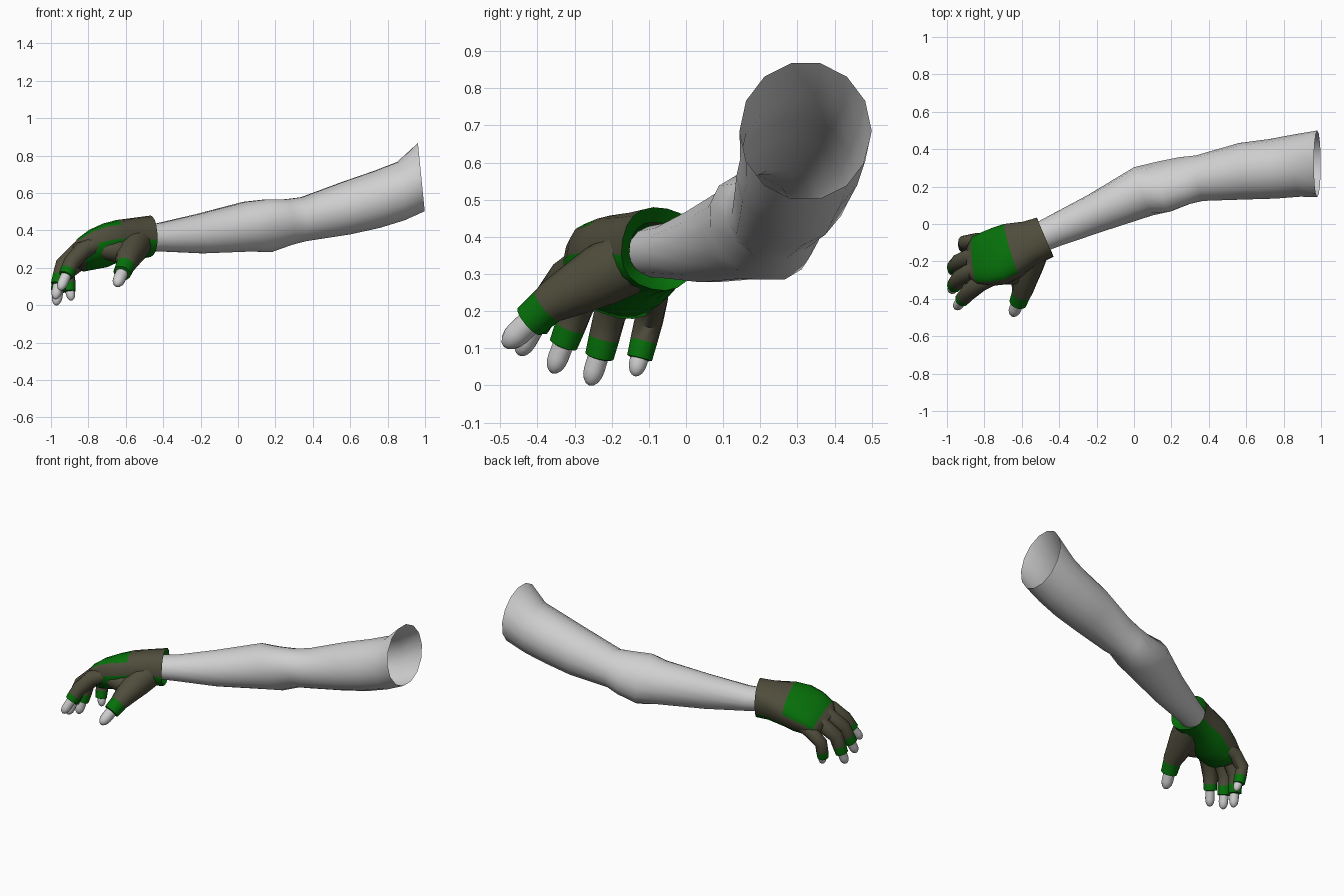
import bpy, bmesh, math
from mathutils import Vector as V, Matrix

if "Cube" in bpy.data.objects:
    bpy.data.objects.remove(bpy.data.objects["Cube"])


def material(name, rgb):
    m = bpy.data.materials.new(name)
    m.diffuse_color = (*rgb, 1)
    m.use_nodes = True
    m.node_tree.nodes["Principled BSDF"].inputs["Base Color"].default_value = m.diffuse_color
    return m


SKIN = material("pale_grey_skin", (0.63, 0.63, 0.63))
DARK = material("dark_olive_fabric", (0.08, 0.075, 0.045))
GREEN = material("green_fabric", (0.002, 0.165, 0.003))


def loft(name, rings, mats, sides=14, power=1.0, rule=None, caps=(False, False), low=None):
    """Skin rings of (centre, side vector, up vector); rule(segment, sine) picks the material.
    low holds a factor per ring that deepens its lower half."""
    bm = bmesh.new()
    loops = []
    for i, (c, s, u) in enumerate(rings):
        loop = []
        for j in range(sides):
            a = 2 * math.pi * j / sides
            ca, sa = math.cos(a), math.sin(a)
            x = math.copysign(abs(ca) ** power, ca)
            y = math.copysign(abs(sa) ** power, sa)
            if low and y < 0:
                y *= low[i]
            loop.append(bm.verts.new(c + s * x + u * y))
        loops.append(loop)
    for i in range(len(loops) - 1):
        for j in range(sides):
            k = (j + 1) % sides
            f = bm.faces.new((loops[i][j], loops[i][k], loops[i + 1][k], loops[i + 1][j]))
            if rule:
                f.material_index = rule(i, math.sin(2 * math.pi * (j + 0.5) / sides))
    for flag, loop in zip(caps, (loops[0], loops[-1])):
        if flag:
            bm.faces.new(loop)
    bmesh.ops.recalc_face_normals(bm, faces=bm.faces)
    me = bpy.data.meshes.new(name)
    bm.to_mesh(me)
    bm.free()
    for m in mats:
        me.materials.append(m)
    ob = bpy.data.objects.new(name, me)
    bpy.context.collection.objects.link(ob)
    bpy.ops.object.select_all(action='DESELECT')
    ob.select_set(True)
    bpy.context.view_layer.objects.active = ob
    bpy.ops.object.shade_smooth_by_angle(angle=math.radians(50))
    return ob


def tangent(pts, i):
    return (pts[min(i + 1, len(pts) - 1)] - pts[max(i - 1, 0)]).normalized()


def round_rings(pts, radii, hint):
    """Circular rings square to the path, with the side vector kept near the hint."""
    out = []
    for i, (p, r) in enumerate(zip(pts, radii)):
        t = tangent(pts, i)
        s = (hint - t * hint.dot(t)).normalized()
        out.append((p, s * r, t.cross(s) * r))
    return out


# Bare arm: open tube from the shoulder to inside the glove (x, y, z, half width, half height)
ARM = [(0.98, 0.322, 0.685, 0.178, 0.187), (0.87, 0.312, 0.61, 0.167, 0.16),
       (0.74, 0.295, 0.565, 0.16, 0.155), (0.58, 0.282, 0.52, 0.152, 0.145),
       (0.35, 0.245, 0.46, 0.123, 0.12), (0.27, 0.232, 0.445, 0.128, 0.125),
       (0.16, 0.20, 0.425, 0.138, 0.144), (0.05, 0.175, 0.42, 0.138, 0.136),
       (-0.20, 0.06, 0.383, 0.106, 0.108), (-0.42, -0.035, 0.363, 0.086, 0.077),
       (-0.53, -0.085, 0.36, 0.078, 0.07)]
pts = [V(a[:3]) for a in ARM]
rings = []
for i, a in enumerate(ARM):
    side = V((0, 0, 1)).cross(tangent(pts, i)).normalized() if i else V((0, -1, 0))
    lean = -0.25 if i in (5, 6) else 0      # elbow points backwards
    rings.append((pts[i], side * a[3], V((-0.1, lean, 1)) * a[4]))
loft("arm", rings, [SKIN], sides=14)

# Glove palm, rolled so the little-finger side hangs lower: inner cuff, back patch, palm patch
HAND = [(-0.51, -0.08, 0.365, 0.08, 0.073), (-0.475, -0.07, 0.37, 0.112, 0.108),
        (-0.55, -0.10, 0.365, 0.12, 0.10), (-0.65, -0.14, 0.355, 0.15, 0.092),
        (-0.72, -0.168, 0.34, 0.158, 0.082), (-0.79, -0.185, 0.318, 0.15, 0.068),
        (-0.85, -0.195, 0.287, 0.135, 0.052), (-0.885, -0.20, 0.265, 0.09, 0.03)]
DEPTH = [1, 1.05, 1.15, 1.3, 1.6, 1.8, 2.0, 1.8]
ROLL = [12, 12, 15, 18, 21, 22, 22, 22]
first, last = V((-0.9, -0.43, 0.05)), V((-0.95, -0.15, -0.35))
rings = []
for i, h in enumerate(HAND):
    d = first.lerp(last, i / (len(HAND) - 1)).normalized()
    s = V((0, 0, 1)).cross(d).normalized()
    u = d.cross(s)
    roll = Matrix.Rotation(math.radians(ROLL[i]), 3, d)
    if (roll @ s).z < 0:
        roll.transpose()
    rings.append((V(h[:3]), roll @ s * h[3], roll @ u * h[4]))


def hand_rule(seg, sine):
    if seg == 0 or (3 <= seg <= 5 and sine > 0.35) or (seg <= 5 and sine < -0.4):
        return 1
    return 0


loft("glove_palm", rings, [DARK, GREEN], sides=20, power=0.85, rule=hand_rule,
     caps=(False, True), low=DEPTH)


def fingertip(name, start, tip, r, hint):
    """Bare fingertip with a rounded end."""
    length = (tip - start).length
    d = (tip - start).normalized()
    steps = [(0, 1.0), (length - 1.6 * r, 1.0)]
    steps += [(length - 1.6 * r * (1 - math.sin(a)), math.cos(a)) for a in (0.4, 0.8, 1.15, 1.45)]
    loft(name, round_rings([start + d * t for t, _ in steps], [r * k for _, k in steps], hint),
         [SKIN], sides=12, caps=(True, True))


def finger(name, path, radii, tip, tip_r, hint, split):
    """Glove sleeve along the path, ending in a green band, with the fingertip beyond it."""
    p = [V(q) for q in path]
    tip = V(tip)
    a, b = p[-2], p[-1]
    r = radii[-1]
    band = a.lerp(b, split)
    line = p[:-1] + [band, b, b + (b - a) * 0.04]
    rad = radii[:-1] + [(radii[-2] + r) / 2, r, tip_r * 0.9]
    n = len(p) - 1
    loft("glove_" + name, round_rings(line, rad, hint), [DARK, GREEN], sides=12,
         rule=lambda i, s: int(i >= n), caps=(True, True))
    fingertip(name + "_tip", band, tip, tip_r, hint)


# Four fingers curling down from the knuckles
OUT = V((0, -1, 0))
FINGERS = {
    "index_finger": ([(-0.76, -0.285, 0.325), (-0.83, -0.32, 0.295), (-0.89, -0.37, 0.228),
                      (-0.92, -0.405, 0.16)], (-0.953, -0.45, 0.082), 1.0),
    "middle_finger": ([(-0.77, -0.22, 0.325), (-0.85, -0.24, 0.295), (-0.935, -0.29, 0.215),
                       (-0.962, -0.33, 0.11)], (-0.978, -0.36, 0.033), 1.0),
    "ring_finger": ([(-0.77, -0.155, 0.30), (-0.85, -0.165, 0.27), (-0.94, -0.205, 0.19),
                     (-0.963, -0.233, 0.078)], (-0.974, -0.26, 0.0), 1.0),
    "little_finger": ([(-0.77, -0.095, 0.26), (-0.84, -0.09, 0.235), (-0.907, -0.10, 0.175),
                       (-0.903, -0.125, 0.074)], (-0.89, -0.138, 0.025), 0.88),
}
for name, (path, tip, k) in FINGERS.items():
    finger(name, path, [0.046 * k, 0.048 * k, 0.044 * k, 0.039 * k], tip, 0.028 * k, OUT, 0.55)

# Thumb with its broad base
finger("thumb", [(-0.545, -0.15, 0.335), (-0.57, -0.23, 0.295), (-0.588, -0.31, 0.252),
                 (-0.597, -0.36, 0.225), (-0.62, -0.422, 0.172)],
       [0.088, 0.084, 0.068, 0.057, 0.048], (-0.65, -0.49, 0.105), 0.034, V((1, 0, 0)), 0.2)

# Web of fabric between thumb and index finger
web = [V((-0.58, -0.20, 0.30)), V((-0.635, -0.27, 0.285)), V((-0.70, -0.27, 0.30)), V((-0.76, -0.26, 0.31))]
loft("glove_thumb_web", round_rings(web, [0.07, 0.06, 0.055, 0.045], V((0, 0, 1))), [DARK],
     sides=12, caps=(True, True))
